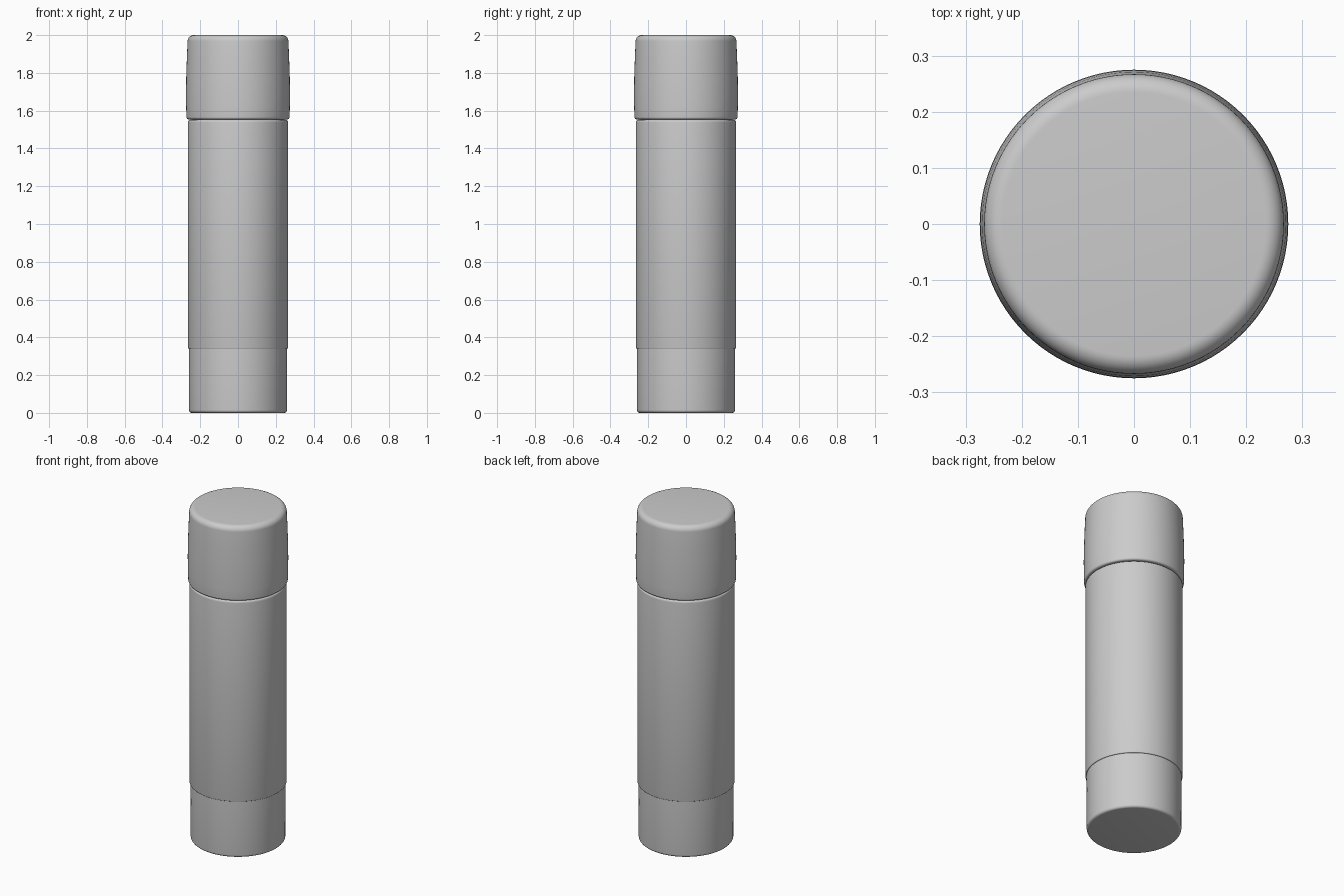
import bpy, bmesh, math

if "Cube" in bpy.data.objects:
    bpy.data.objects.remove(bpy.data.objects["Cube"])

SEGMENTS = 96

def lathe(name, profile):
    """Spin an (r, z) profile around z; closed with end caps."""
    bm = bmesh.new()
    rings = []
    for r, z in profile:
        rings.append([bm.verts.new((r * math.cos(2 * math.pi * i / SEGMENTS),
                                    r * math.sin(2 * math.pi * i / SEGMENTS), z))
                      for i in range(SEGMENTS)])
    for a, b in zip(rings, rings[1:]):
        for i in range(SEGMENTS):
            j = (i + 1) % SEGMENTS
            bm.faces.new((a[i], a[j], b[j], b[i]))
    bm.faces.new(rings[0][::-1])
    bm.faces.new(rings[-1])
    mesh = bpy.data.meshes.new(name)
    bm.to_mesh(mesh)
    bm.free()
    obj = bpy.data.objects.new(name, mesh)
    bpy.context.collection.objects.link(obj)
    bpy.ops.object.select_all(action='DESELECT')
    obj.select_set(True)
    bpy.context.view_layer.objects.active = obj
    bpy.ops.object.shade_smooth_by_angle(angle=math.radians(40))
    return obj

def arc(r, z, size, start, steps=6):
    """Quarter-round corner points centred at (r, z), starting at an angle in degrees."""
    return [(r + size * math.cos(math.radians(start + 90 * k / steps)),
             z + size * math.sin(math.radians(start + 90 * k / steps)))
            for k in range(steps + 1)]

# Twist base
lathe("twist_base", arc(0.244, 0.015, 0.015, -90) + [(0.260, 0.345)])

# Main tube
lathe("tube_body", arc(0.261, 0.345, 0.005, -90, 3) + arc(0.252, 1.538, 0.014, 0))

# Slightly bulged cap
lathe("cap", arc(0.261, 1.566, 0.012, -90) +
      [(0.2745, 1.62), (0.275, 1.70), (0.274, 1.78), (0.271, 1.87)] +
      arc(0.235, 1.968, 0.032, 0, 8))
